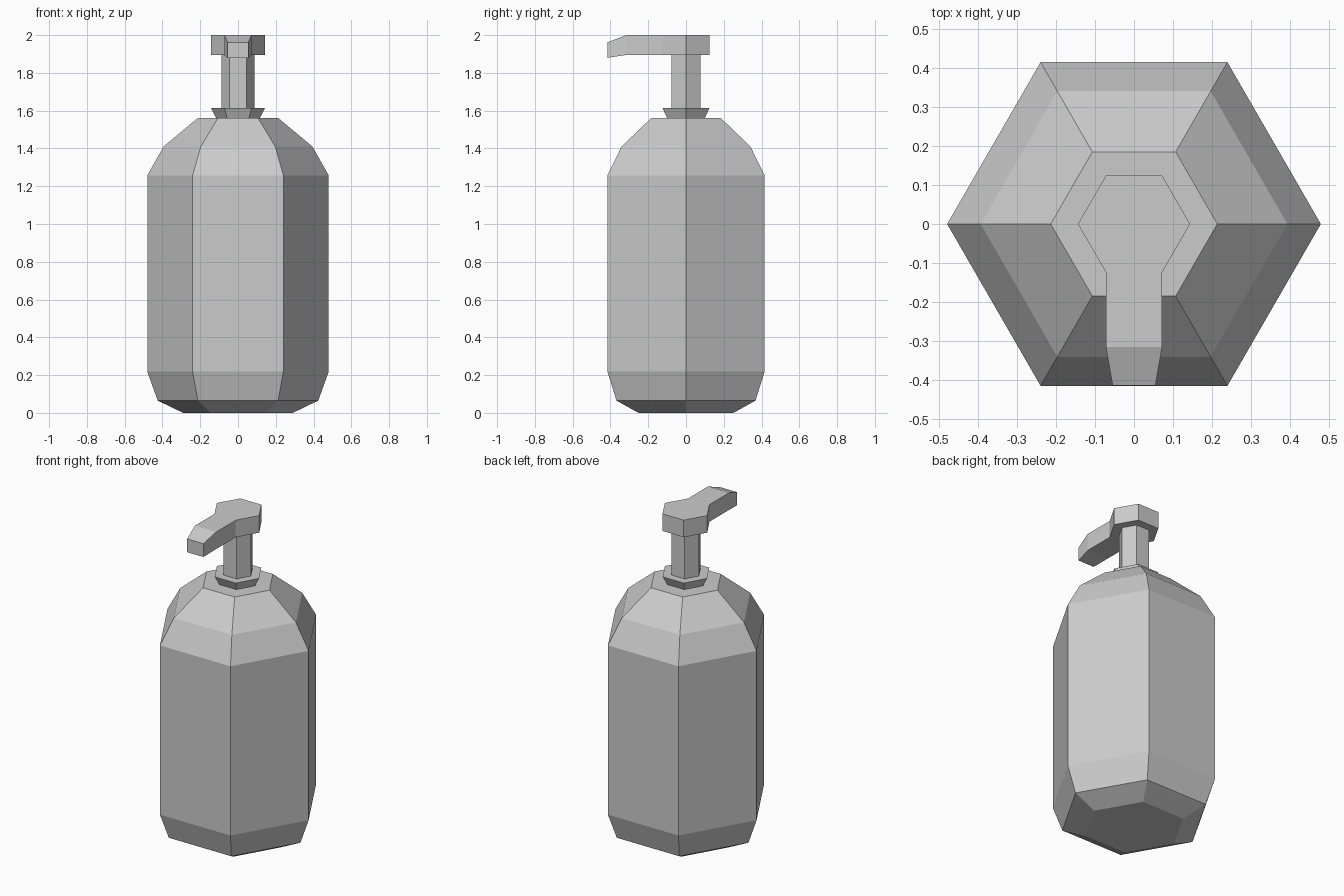
import bpy, bmesh
from math import cos, sin, pi

if "Cube" in bpy.data.objects:
    bpy.data.objects.remove(bpy.data.objects["Cube"])


def hex_loft(bm, profile):
    """Stack hexagonal rings from (radius, z) pairs and cap both ends."""
    rings = [[bm.verts.new((r * cos(i * pi / 3), r * sin(i * pi / 3), z))
              for i in range(6)] for r, z in profile]
    for a, b in zip(rings, rings[1:]):
        for i in range(6):
            j = (i + 1) % 6
            bm.faces.new((a[i], a[j], b[j], b[i]))
    bm.faces.new(rings[0][::-1])
    bm.faces.new(rings[-1])


def finish(bm, name):
    bmesh.ops.recalc_face_normals(bm, faces=bm.faces)
    mesh = bpy.data.meshes.new(name)
    bm.to_mesh(mesh)
    bm.free()
    bpy.context.collection.objects.link(bpy.data.objects.new(name, mesh))


# Bottle, collar and pump stem
parts = {
    "bottle": [(0.29, 0), (0.425, 0.065), (0.48, 0.218), (0.48, 1.258),
               (0.394, 1.41), (0.214, 1.56)],
    "collar": [(0.115, 1.56), (0.143, 1.613)],
    "pump_stem": [(0.088, 1.56), (0.088, 1.9)],
}
for name, profile in parts.items():
    bm = bmesh.new()
    hex_loft(bm, profile)
    finish(bm, name)

# Pump head: hexagonal cap whose front face is extruded into the spout
bm = bmesh.new()
hex_loft(bm, [(0.144, 1.895), (0.144, 2.0)])
bm.normal_update()
face = min(bm.faces, key=lambda f: f.calc_center_median().y)
for y, half_width, bottom, top in [(-0.316, 0.072, 1.895, 2.0),
                                   (-0.415, 0.055, 1.88, 1.962)]:
    new = bmesh.ops.extrude_discrete_faces(bm, faces=[face])["faces"][0]
    for v in new.verts:
        v.co = (half_width if v.co.x > 0 else -half_width, y,
                top if v.co.z > 1.93 else bottom)
    face = new
finish(bm, "pump_head")
